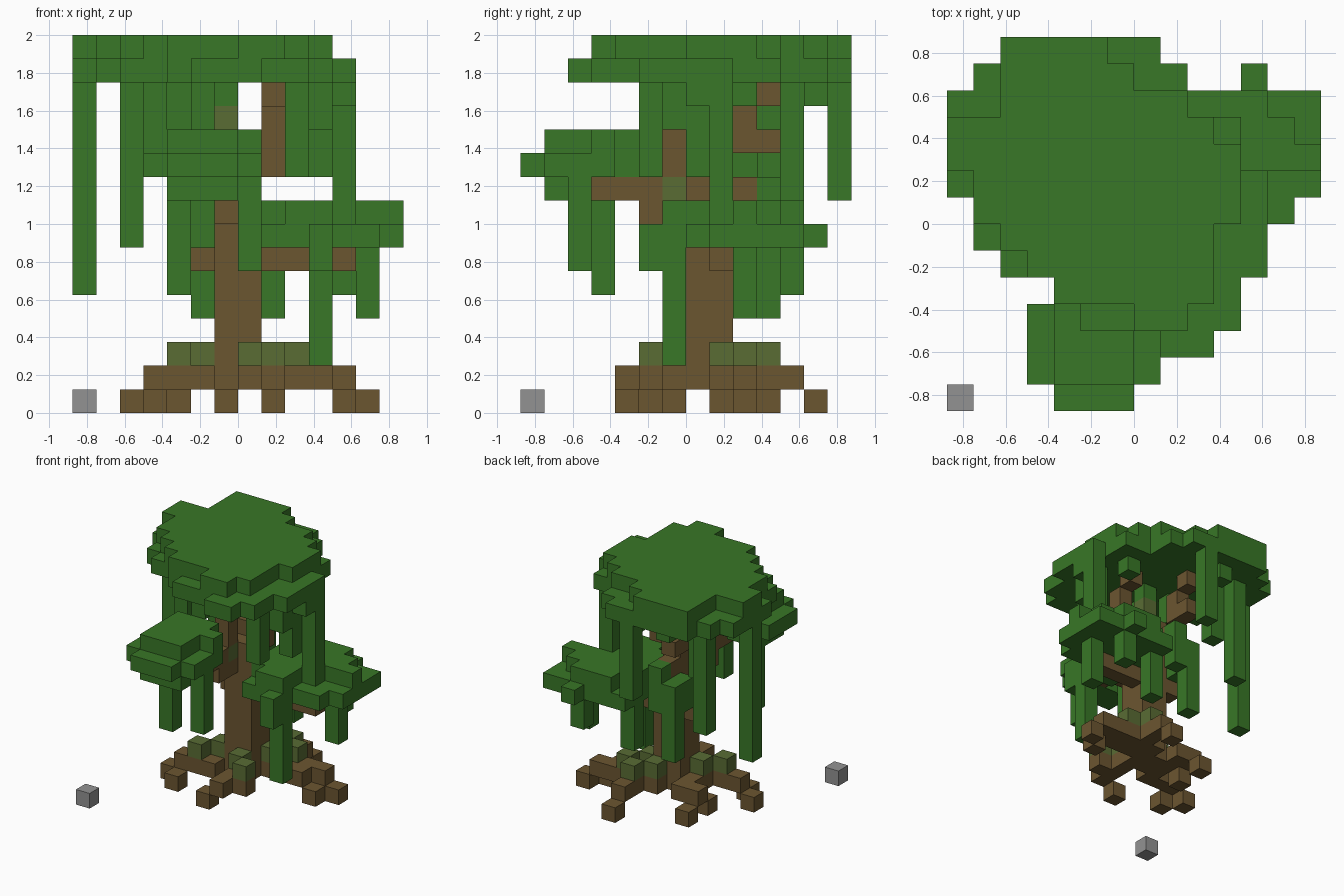
import bpy
import bmesh
from mathutils import Vector

CELL = 0.125
HALF = 7  # cells from the centre to the side of the grid

cube = bpy.data.objects.get("Cube")
if cube:
    bpy.data.objects.remove(cube, do_unlink=True)


def material(name, colour):
    mat = bpy.data.materials.new(name)
    mat.use_nodes = True
    mat.diffuse_color = (*colour, 1)
    shader = next(n for n in mat.node_tree.nodes if n.type == "BSDF_PRINCIPLED")
    shader.inputs["Base Color"].default_value = (*colour, 1)
    shader.inputs["Roughness"].default_value = 1
    return mat


LEAF = material("leaf green", (.04, .184, .02))
BARK = material("bark brown", (.148, .092, .03))
MOSS = material("moss green", (.1, .15, .034))
STONE = material("stone grey", (.29, .29, .29))

parts = []     # name, material, cells
taken = set()  # every filled cell


def add_part(name, mat, cells):
    """Register a part, leaving out cells that are already filled."""
    fresh = set(cells) - taken
    taken.update(fresh)
    parts.append((name, mat, fresh))


def box(x0, x1, y0, y1, z0, z1):
    return {(x, y, z) for x in range(x0, x1)
            for y in range(y0, y1) for z in range(z0, z1)}


def column(x, y, low, high):
    return box(x, x + 1, y, y + 1, low, high)


def layer(level, spots):
    """Single cells, given as column and row, on one level."""
    return {(x, y, level) for x, y in spots}


def slab(level, first_row, spans):
    """One layer of cells, given as an x span for each row going back."""
    return {(x, first_row + row, level)
            for row, (start, end) in enumerate(spans) for x in range(start, end)}


def build(name, mat, cells):
    """Mesh of the exposed cell sides only."""
    bm = bmesh.new()
    corners = {}
    for cell in cells:
        for axis in range(3):
            for side in (0, 1):
                beside = list(cell)
                beside[axis] += 2 * side - 1
                if tuple(beside) in taken:
                    continue
                loop = []
                for a, b in ((0, 0), (1, 0), (1, 1), (0, 1)):
                    point = list(cell)
                    point[axis] += side
                    point[(axis + 1) % 3] += a
                    point[(axis + 2) % 3] += b
                    key = tuple(point)
                    if key not in corners:
                        corners[key] = bm.verts.new(
                            (Vector(key) - Vector((HALF, HALF, 0))) * CELL)
                    loop.append(corners[key])
                bm.faces.new(loop if side else loop[::-1])
    mesh = bpy.data.meshes.new(name)
    bm.to_mesh(mesh)
    bm.free()
    mesh.materials.append(mat)
    bpy.context.collection.objects.link(bpy.data.objects.new(name, mesh))


# Moss on the roots and on the front limb
add_part("root_moss", MOSS, layer(2, [
    (4, 6), (5, 7), (7, 6), (8, 5), (8, 8), (9, 9), (7, 9), (8, 10)]))
add_part("limb_moss", MOSS, [(6, 6, 9), (6, 7, 12)])

# Trunk and the limbs that rise from it
add_part("trunk", BARK, box(6, 8, 7, 9, 1, 7))
add_part("front_limb", BARK, column(6, 7, 7, 10) | box(6, 7, 5, 7, 8, 9)
         | box(6, 7, 3, 7, 9, 10) | column(6, 6, 10, 12))
add_part("upper_left_limb", BARK, column(7, 7, 7, 10) | column(8, 7, 10, 13)
         | column(8, 8, 13, 14))
add_part("rear_limb", BARK, column(6, 8, 7, 11) | column(6, 9, 9, 10)
         | column(5, 9, 11, 13) | layer(11, [(5, 10)]) | layer(13, [(5, 10)]))
add_part("left_limb", BARK, box(8, 12, 8, 9, 6, 7))
add_part("right_limb", BARK, column(5, 8, 6, 7))

# Roots: raised arms and the tips that touch the ground
add_part("left_root", BARK, box(8, 11, 8, 9, 1, 2) | box(9, 12, 9, 10, 1, 2))
add_part("back_root", BARK, box(7, 9, 9, 10, 1, 2) | box(8, 9, 10, 12, 1, 2))
add_part("front_root", BARK, box(7, 8, 4, 7, 1, 2) | layer(1, [(8, 5)]))
add_part("right_root", BARK, box(3, 6, 6, 7, 1, 2) | layer(1, [(5, 7)]))
add_part("back_right_root", BARK, box(5, 6, 8, 10, 1, 2) | layer(1, [(4, 9)]))
add_part("root_tips", BARK, layer(0, [
    (6, 4), (3, 5), (2, 6), (4, 8), (4, 10), (8, 12), (11, 8), (12, 9)]))

# Crown: two broad stacked layers
add_part("crown_top", LEAF, slab(15, 3, [
    (7, 9), (4, 10), (3, 10), (2, 10), (1, 11), (1, 11),
    (0, 11), (0, 10), (2, 9), (2, 7), (2, 6)]))
add_part("crown_base", LEAF, slab(14, 2, [
    (8, 10), (5, 11), (4, 11), (2, 12), (1, 12), (1, 12),
    (0, 12), (0, 11), (0, 11), (0, 9), (1, 9), (2, 8)]))

# Leaf clumps on the lower limbs
add_part("front_clump", LEAF,
         slab(11, 1, [(4, 7), (4, 7), (4, 8), (4, 7)])
         | slab(10, 0, [(4, 7), (3, 8), (3, 8), (3, 8), (4, 7)])
         | slab(9, 1, [(4, 7), (4, 8)]))
add_part("left_clump", LEAF,
         slab(8, 6, [(9, 11), (8, 11), (8, 12), (8, 14), (8, 13), (9, 12)])
         | slab(7, 6, [(8, 11), (8, 13), (8, 14), (8, 14), (8, 14), (8, 14), (11, 12)])
         | column(10, 5, 6, 8))
add_part("right_clump", LEAF, column(5, 9, 7, 9) | column(6, 10, 7, 10))

# Hanging vines: column, row and lowest cell, then the level they hang from
crown_vines = [(0, 9, 5), (2, 11, 7), (6, 13, 9), (11, 8, 9), (11, 7, 13),
               (9, 5, 10), (10, 6, 12), (10, 7, 10), (9, 9, 13), (3, 6, 11),
               (4, 7, 12), (3, 10, 10), (5, 5, 12), (4, 12, 13), (6, 7, 13)]
clump_vines = [(4, 3, 5, 10), (7, 2, 6, 10), (10, 6, 2, 7), (11, 11, 5, 7),
               (12, 9, 4, 7), (8, 10, 4, 7), (5, 10, 4, 9)]
vines = [(x, y, low, 14) for x, y, low in crown_vines] + clump_vines
for number, vine in enumerate(vines):
    add_part(f"vine_{number + 1}", LEAF, column(*vine))

# Loose stone beside the tree
add_part("stone", STONE, box(0, 1, 0, 1, 0, 1))

for part in parts:
    build(*part)
